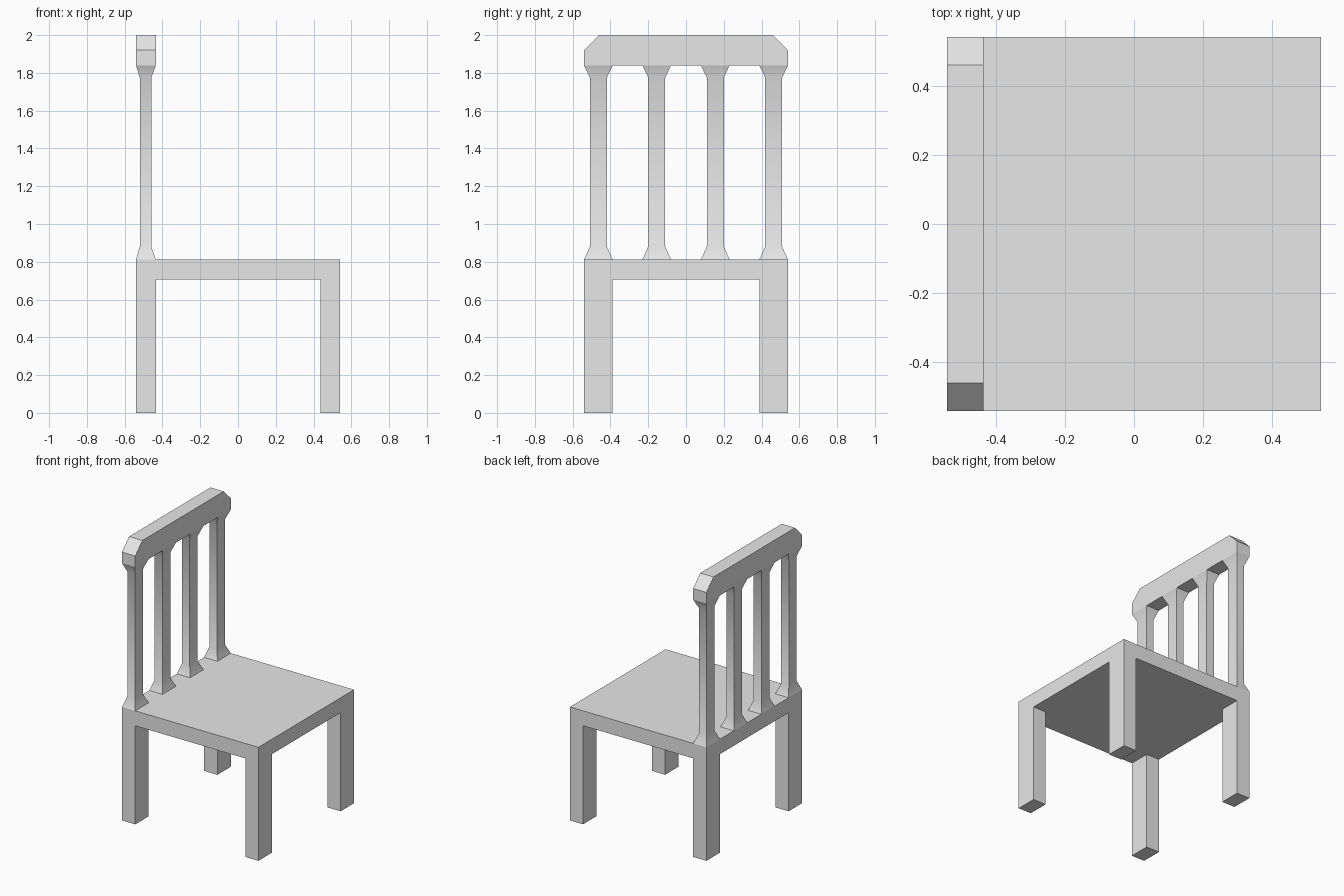
import bpy
import bmesh
import math

if "Cube" in bpy.data.objects:
    bpy.data.objects.remove(bpy.data.objects["Cube"], do_unlink=True)

GREY = (0.8, 0.8, 0.8, 1)
grey = bpy.data.materials.new("plain grey")
grey.use_nodes = True
grey.diffuse_color = GREY
grey.node_tree.nodes["Principled BSDF"].inputs["Base Color"].default_value = GREY

HALF = 0.54                   # half the seat width and depth
BACK = (-HALF, -0.435)        # x range of the backrest and rear legs
SEAT_LOW, SEAT_TOP = 0.705, 0.812
RAIL_LOW, RAIL_TOP = 1.84, 2.0


def finish(name, bm):
    """Turn a bmesh into a shaded, coloured object."""
    bmesh.ops.recalc_face_normals(bm, faces=bm.faces)
    mesh = bpy.data.meshes.new(name)
    bm.to_mesh(mesh)
    bm.free()
    mesh.materials.append(grey)
    obj = bpy.data.objects.new(name, mesh)
    bpy.context.collection.objects.link(obj)
    bpy.ops.object.select_all(action="DESELECT")
    obj.select_set(True)
    bpy.context.view_layer.objects.active = obj
    bpy.ops.object.shade_smooth_by_angle(angle=math.radians(30))
    return obj


def loft(name, sections, bottom=False, top=False):
    """Join rectangles (x range, y range, z), capping the ends that show."""
    bm = bmesh.new()
    rings = []
    for (x0, x1), (y0, y1), z in sections:
        corners = ((x0, y0), (x1, y0), (x1, y1), (x0, y1))
        rings.append([bm.verts.new((x, y, z)) for x, y in corners])
    for low, high in zip(rings, rings[1:]):
        for i in range(4):
            j = (i + 1) % 4
            bm.faces.new((low[i], low[j], high[j], high[i]))
    if bottom:
        bm.faces.new(rings[0])
    if top:
        bm.faces.new(rings[-1])
    return finish(name, bm)


# Seat
span = (-HALF, HALF)
loft("seat", [(span, span, SEAT_LOW), (span, span, SEAT_TOP)], True, True)

# Legs, running into the underside of the seat
for end, xs in (("rear", BACK), ("front", (0.437, HALF))):
    for side, ys in (("right", (-HALF, -0.388)), ("left", (0.388, HALF))):
        loft(f"{end}_leg_{side}", [(xs, ys, 0), (xs, ys, SEAT_LOW)], bottom=True)

# Backrest slats, flared where they meet the seat and the rail
thin_x = (-0.52, -0.459)
for n, centre in enumerate((-0.464, -0.155, 0.155, 0.464), 1):
    wide = (centre - 0.076, centre + 0.076)
    thin = (centre - 0.045, centre + 0.045)
    loft(f"back_slat_{n}", [
        (BACK, wide, SEAT_TOP),
        (thin_x, thin, 0.88),
        (thin_x, thin, 1.775),
        (BACK, wide, RAIL_LOW),
    ])

# Top rail with clipped upper corners
bm = bmesh.new()
clip = 0.08
profile = [(-HALF, RAIL_LOW), (HALF, RAIL_LOW), (HALF, RAIL_TOP - clip),
           (HALF - clip, RAIL_TOP), (clip - HALF, RAIL_TOP), (-HALF, RAIL_TOP - clip)]
face = bm.faces.new([bm.verts.new((BACK[0], y, z)) for y, z in profile])
grown = bmesh.ops.extrude_face_region(bm, geom=[face])["geom"]
bmesh.ops.translate(bm, vec=(BACK[1] - BACK[0], 0, 0),
                    verts=[v for v in grown if isinstance(v, bmesh.types.BMVert)])
if not face.is_valid or len(bm.faces) < 8:
    bm.faces.new([v for v in bm.verts if v.co.x == BACK[0]])
finish("top_rail", bm)
